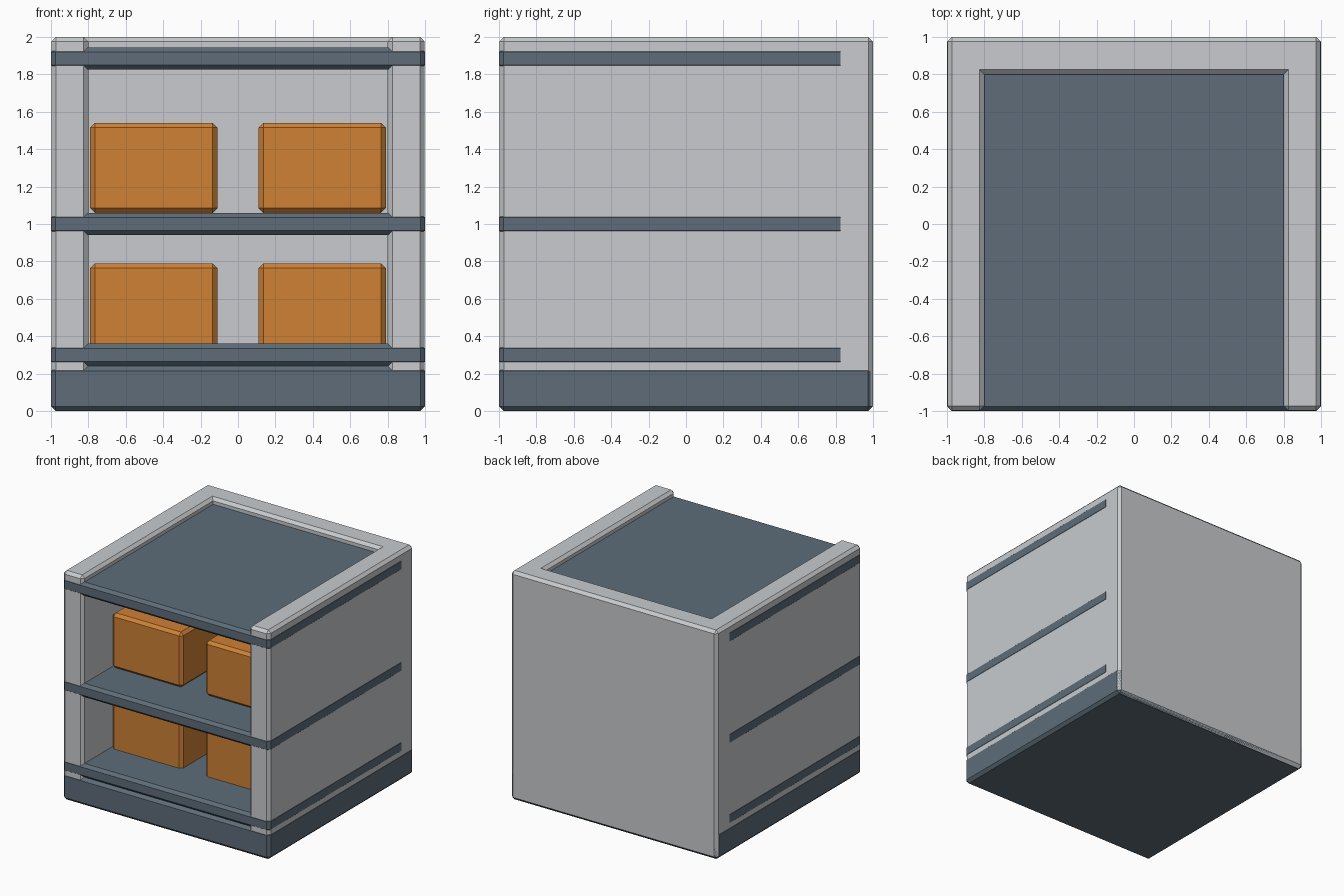
import bpy
import bmesh
from mathutils import Vector

if "Cube" in bpy.data.objects:
    bpy.data.objects.remove(bpy.data.objects["Cube"])

BEVEL = 0.025


def material(name, rgb):
    m = bpy.data.materials.new(name)
    m.diffuse_color = (*rgb, 1.0)
    m.use_nodes = True
    m.node_tree.nodes["Principled BSDF"].inputs["Base Color"].default_value = m.diffuse_color
    return m


light_grey = material("light grey", (0.58, 0.60, 0.62))
slate = material("slate", (0.112, 0.152, 0.190))
orange = material("orange", (0.62, 0.22, 0.036))


def box(name, lo, hi, mat):
    """Chamfered box between two corners."""
    lo, hi = Vector(lo), Vector(hi)
    bm = bmesh.new()
    bmesh.ops.create_cube(bm, size=1)
    bmesh.ops.scale(bm, vec=hi - lo, verts=bm.verts)
    bmesh.ops.translate(bm, vec=(lo + hi) / 2, verts=bm.verts)
    bmesh.ops.bevel(bm, geom=bm.edges[:], offset=BEVEL, segments=1,
                    affect='EDGES', clamp_overlap=True)
    mesh = bpy.data.meshes.new(name)
    bm.to_mesh(mesh)
    bm.free()
    mesh.materials.append(mat)
    obj = bpy.data.objects.new(name, mesh)
    bpy.context.collection.objects.link(obj)
    return obj


# Grey cabinet walls, a hair inside the slate boards so the bands show
box("left_wall", (-0.998, -0.998, 0.002), (-0.8, 1, 2), light_grey)
box("right_wall", (0.8, -0.998, 0.002), (0.998, 1, 2), light_grey)
box("back_wall", (-0.998, 0.8, 0.002), (0.998, 1, 2), light_grey)

# Slate base and boards, running through the side walls
box("base", (-1, -1, 0), (1, 0.998, 0.24), slate)
for name, z in (("lower_shelf", 0.30), ("middle_shelf", 1.0), ("top_board", 1.885)):
    box(name, (-1, -1, z - 0.06), (1, 0.85, z + 0.06), slate)

# Orange crates, two on each shelf
for row, z in (("lower", 0.31), ("upper", 1.06)):
    for side, x in (("left", -0.45), ("right", 0.45)):
        box(f"{row}_{side}_crate", (x - 0.34, -0.62, z), (x + 0.34, 0.6, z + 0.48), orange)
